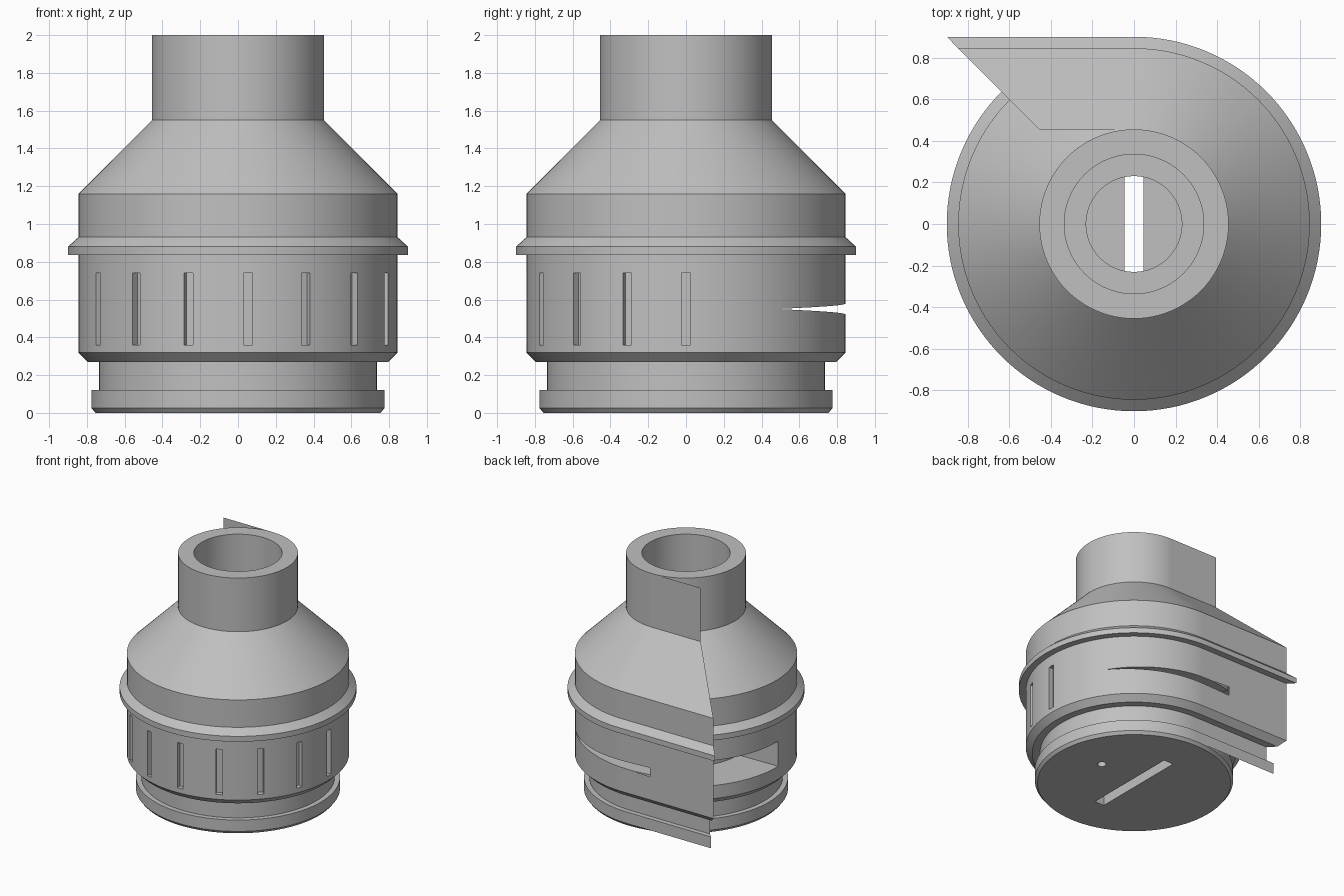
import bpy, bmesh
from math import sin, cos, pi, radians
from mathutils import Matrix

cube = bpy.data.objects.get("Cube")
if cube:
    bpy.data.objects.remove(cube, do_unlink=True)

grey = bpy.data.materials.new("plain grey")
grey.use_nodes = True
grey.diffuse_color = (0.53, 0.53, 0.53, 1)
grey.node_tree.nodes["Principled BSDF"].inputs["Base Color"].default_value = (0.53, 0.53, 0.53, 1)


def make_object(name, bm):
    mesh = bpy.data.meshes.new(name)
    bm.to_mesh(mesh)
    bm.free()
    mesh.materials.append(grey)
    obj = bpy.data.objects.new(name, mesh)
    bpy.context.collection.objects.link(obj)
    return obj


def make_solid(name, bm):
    """Turn every face of a closed shape outward, judged by its volume."""
    bmesh.ops.recalc_face_normals(bm, faces=bm.faces)
    if bm.calc_volume(signed=True) < 0:
        bmesh.ops.reverse_faces(bm, faces=bm.faces)
    return make_object(name, bm)


def bridge_rings(bm, rings, closed):
    """Join equal rings of vertices with quads, closing or capping the ends."""
    n = len(rings[0])
    pairs = list(zip(rings, rings[1:]))
    if closed:
        pairs.append((rings[-1], rings[0]))
    for a, b in pairs:
        for i in range(n):
            j = (i + 1) % n
            bm.faces.new((a[i], a[j], b[j], b[i]))
    if not closed:
        bm.faces.new(rings[0])
        bm.faces.new(rings[-1])


def lathe(name, profile, steps=128):
    bm = bmesh.new()
    rings = []
    for k in range(steps):
        t = 2 * pi * k / steps
        rings.append([bm.verts.new((r * cos(t), r * sin(t), z)) for r, z in profile])
    bridge_rings(bm, rings, True)
    return make_solid(name, bm)


def arc_cutter(name, start, end, inner, heights):
    """Curved block whose lower and upper heights follow the angle."""
    bm = bmesh.new()
    rings = []
    for deg in range(start, end + 1):
        c, s = cos(radians(deg)), sin(radians(deg))
        low, high = heights(deg)
        corners = ((inner, low), (1.0, low), (1.0, high), (inner, high))
        rings.append([bm.verts.new((r * c, r * s, z)) for r, z in corners])
    bridge_rings(bm, rings, False)
    return make_solid(name, bm)


def box_cutter(name, size, centre, angle=0):
    bm = bmesh.new()
    place = (Matrix.Rotation(angle, 4, "Z") @ Matrix.Translation(centre)
             @ Matrix.Diagonal((*size, 1)))
    bmesh.ops.create_cube(bm, size=1, matrix=place)
    return make_solid(name, bm)


def volume(mesh):
    bm = bmesh.new()
    bm.from_mesh(mesh)
    v = bm.calc_volume(signed=True)
    bm.free()
    return v


def cut(target, cutter):
    """Subtract a cutter, keeping the result only if most of the body remains."""
    cutter.hide_render = True
    before = volume(target.data)
    for solver in ("EXACT", "MANIFOLD"):
        mod = target.modifiers.new("cut", "BOOLEAN")
        mod.operation, mod.solver, mod.object = "DIFFERENCE", solver, cutter
        graph = bpy.context.evaluated_depsgraph_get()
        result = bpy.data.meshes.new_from_object(target.evaluated_get(graph))
        target.modifiers.clear()
        if 0.85 * before < volume(result) < before:
            target.data = result
            break
    bpy.data.objects.remove(cutter, do_unlink=True)


# Turned body: outer steps from the mouth down, then the stepped bore
R = 0.845
outer = [(0.455, 2), (0.455, 1.55), (R, 1.16), (R, 0.93), (0.9, 0.88), (0.9, 0.835),
         (R, 0.835), (R, 0.32), (0.795, 0.27), (0.735, 0.27), (0.735, 0.12),
         (0.775, 0.12), (0.775, 0.025)]
base = [(0.755, 0), (0.02, 0)]
bore = [(0.02, 0.15), (0.23, 0.15), (0.23, 1.0), (0.335, 1.0), (0.335, 2)]
body = lathe("nozzle_body", outer + base + bore)

# Grip slots around the front and one side
for k in range(8):
    cut(body, box_cutter("grip_slot", (0.08, 0.05, 0.38), (R, 0, 0.55), radians(-21.6 * k)))

# Key slot and small hole in the base
cut(body, box_cutter("key_slot", (0.09, 0.84, 0.4), (0, 0, 0.1)))
bm = bmesh.new()
bmesh.ops.create_cone(bm, cap_ends=True, segments=20, radius1=0.035, radius2=0.035,
                      depth=0.1, matrix=Matrix.Translation((0.38, 0.06, 0)))
cut(body, make_solid("base_hole", bm))

# Tapering side slit that widens into an open window
tip, mid = 36, 0.55


def slit_heights(deg):
    if deg > 110:
        return 0.43, 0.64
    half = 0.001 + 0.0375 * (deg - tip) / 72
    return mid - half, mid + half


cut(body, arc_cutter("side_slit", tip, 181, 0.48, slit_heights))

# Flat tangent skin at the back, following the outer steps
bm = bmesh.new()


def back_quad(*corners):
    bm.faces.new([bm.verts.new(p) for p in reversed(corners)])


for (r1, z1), (r2, z2) in zip(outer, outer[1:]):
    if r1 == r2 == R and z2 < mid < z1:
        # Wall with the end of the slit left open
        e, h0, h1 = -0.26, 0.028, 0.0375
        back_quad((0, R, z1), (e, R, z1), (e, R, mid + h1), (0, R, mid + h0))
        back_quad((0, R, mid - h0), (e, R, mid - h1), (e, R, z2), (0, R, z2))
        back_quad((e, R, z1), (-R, R, z1), (-R, R, z2), (e, R, z2))
    else:
        back_quad((0, r1, z1), (-r1, r1, z1), (-r2, r2, z2), (0, r2, z2))
make_object("back_skin", bm)

# Smooth the turned faces and keep the steps crisp
bpy.ops.object.select_all(action="DESELECT")
body.select_set(True)
bpy.context.view_layer.objects.active = body
bpy.ops.object.shade_smooth_by_angle(angle=radians(25))
